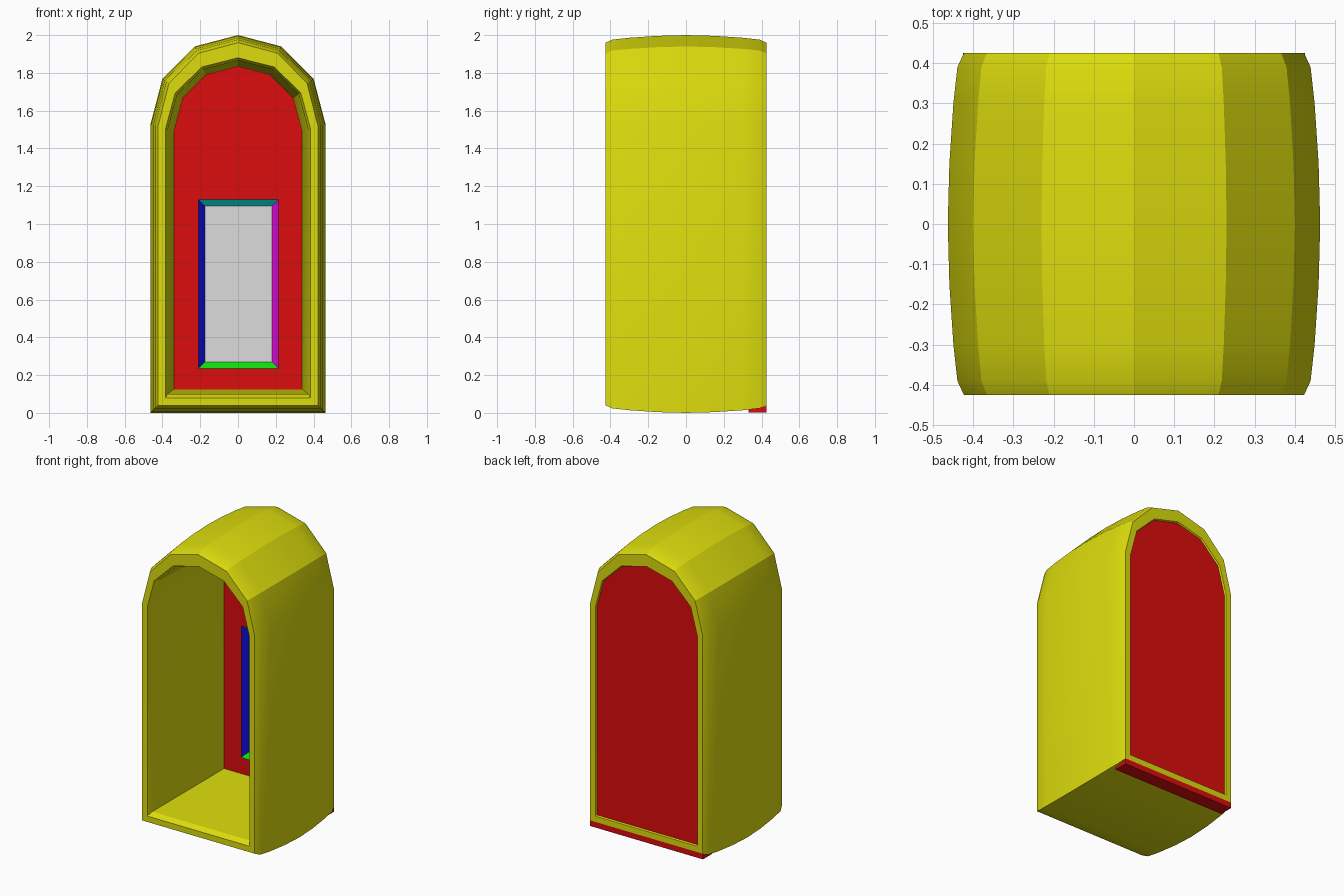
import bpy, bmesh, math
from mathutils import Vector

cube = bpy.data.objects.get("Cube")
if cube:
    bpy.data.objects.remove(cube, do_unlink=True)

HI, LO = 0.72, 0.004


def material(name, r, g, b):
    m = bpy.data.materials.new(name)
    m.use_nodes = True
    m.diffuse_color = (r, g, b, 1)
    m.node_tree.nodes["Principled BSDF"].inputs["Base Color"].default_value = (r, g, b, 1)
    return m


yellow = material("yellow", HI, HI, LO)
red = material("red", HI, LO, LO)
grey = material("grey", HI, HI, HI)
blue = material("blue", LO, LO, HI)
magenta = material("magenta", HI, LO, HI)
cyan = material("cyan", LO, HI, HI)
green = material("green", LO, HI, LO)


def arch(bm, y, width, bottom, spring, top):
    """Ring of vertices: a straight-sided arch at depth y."""
    rise = top - spring
    half = [(1, 0), (0.864, 0.51), (0.497, 0.872)]
    pts = [(width, bottom)] + [(width * a, spring + rise * b) for a, b in half]
    pts += [(0, top)] + [(-x, z) for x, z in reversed(pts)]
    return [bm.verts.new((x, y, z)) for x, z in pts]


def bridge(bm, a, b):
    n = len(a)
    for i in range(n):
        j = (i + 1) % n
        bm.faces.new((a[i], a[j], b[j], b[i]))


def finish(bm, name, mats):
    me = bpy.data.meshes.new(name)
    bm.to_mesh(me)
    bm.free()
    ob = bpy.data.objects.new(name, me)
    bpy.context.collection.objects.link(ob)
    for m in mats:
        me.materials.append(m)
    return ob


# Barrel-sided arched shell: outer skin front to back, then inner skin back to front
bm = bmesh.new()
bulge = [(0.425, 0.04), (0.39, 0.024), (0.3, 0.014), (0.15, 0.004)]
steps = [(-y, d) for y, d in bulge] + [(0, 0)] + bulge[::-1]
rings = [arch(bm, y, 0.463 - d, d, 1.53 - d / 4, 2 - d) for y, d in steps]
inner = [(0.425, 0.385, 0.08, 1.5, 1.88), (0.335, 0.34, 0.125, 1.49, 1.835),
         (-0.39, 0.372, 0.1, 1.5, 1.865), (-0.425, 0.385, 0.08, 1.5, 1.88)]
rings += [arch(bm, *p) for p in inner]
for a, b in zip(rings, rings[1:] + rings[:1]):
    bridge(bm, a, b)
bmesh.ops.recalc_face_normals(bm, faces=bm.faces[:])
shell = finish(bm, "arched_shell", [yellow])
bpy.ops.object.select_all(action='DESELECT')
shell.select_set(True)
bpy.context.view_layer.objects.active = shell
bpy.ops.object.shade_smooth_by_angle(angle=math.radians(20))

# Back wall, filling the rear opening
bm = bmesh.new()
front = arch(bm, 0.335, 0.34, 0.125, 1.49, 1.835)
back = arch(bm, 0.415, 0.384, 0.081, 1.5, 1.879)
bridge(bm, front, back)
front_face = bm.faces.new(front)
bm.faces.new(back)
bmesh.ops.recalc_face_normals(bm, faces=bm.faces[:])

# Window: slice its outline into the front face, then sink the pane
x0, x1, z0, z1 = -0.21, 0.215, 0.235, 1.13
for co, no in (((x0, 0, 0), (1, 0, 0)), ((x1, 0, 0), (1, 0, 0)),
               ((0, 0, z0), (0, 0, 1)), ((0, 0, z1), (0, 0, 1))):
    flat = [f for f in bm.faces if f.normal.y < -0.99]
    edges = {e for f in flat for e in f.edges}
    verts = {v for f in flat for v in f.verts}
    bmesh.ops.bisect_plane(bm, geom=flat + list(edges) + list(verts),
                           plane_co=co, plane_no=no)
    bm.normal_update()
centre = Vector(((x0 + x1) / 2, 0.335, (z0 + z1) / 2))
pane = min((f for f in bm.faces if f.normal.y < -0.99),
           key=lambda f: (f.calc_center_median() - centre).length)
sides = bmesh.ops.inset_individual(bm, faces=[pane], thickness=0.05, depth=-0.03)["faces"]
bm.normal_update()
pane.material_index = 1

# One colour for each side of the window reveal
for f in sides:
    if f is pane:
        continue
    d = f.calc_center_median() - centre
    if abs(d.z) > abs(d.x):
        f.material_index = 4 if d.z > 0 else 5
    else:
        f.material_index = 3 if d.x > 0 else 2
finish(bm, "back_wall_with_window", [red, grey, blue, magenta, cyan, green])

# Sill strip under the back edge
bm = bmesh.new()
bmesh.ops.create_cube(bm, size=1)
for v in bm.verts:
    v.co = (v.co.x * 0.85, 0.3775 + v.co.y * 0.095, 0.021 + v.co.z * 0.038)
finish(bm, "rear_sill", [red])
